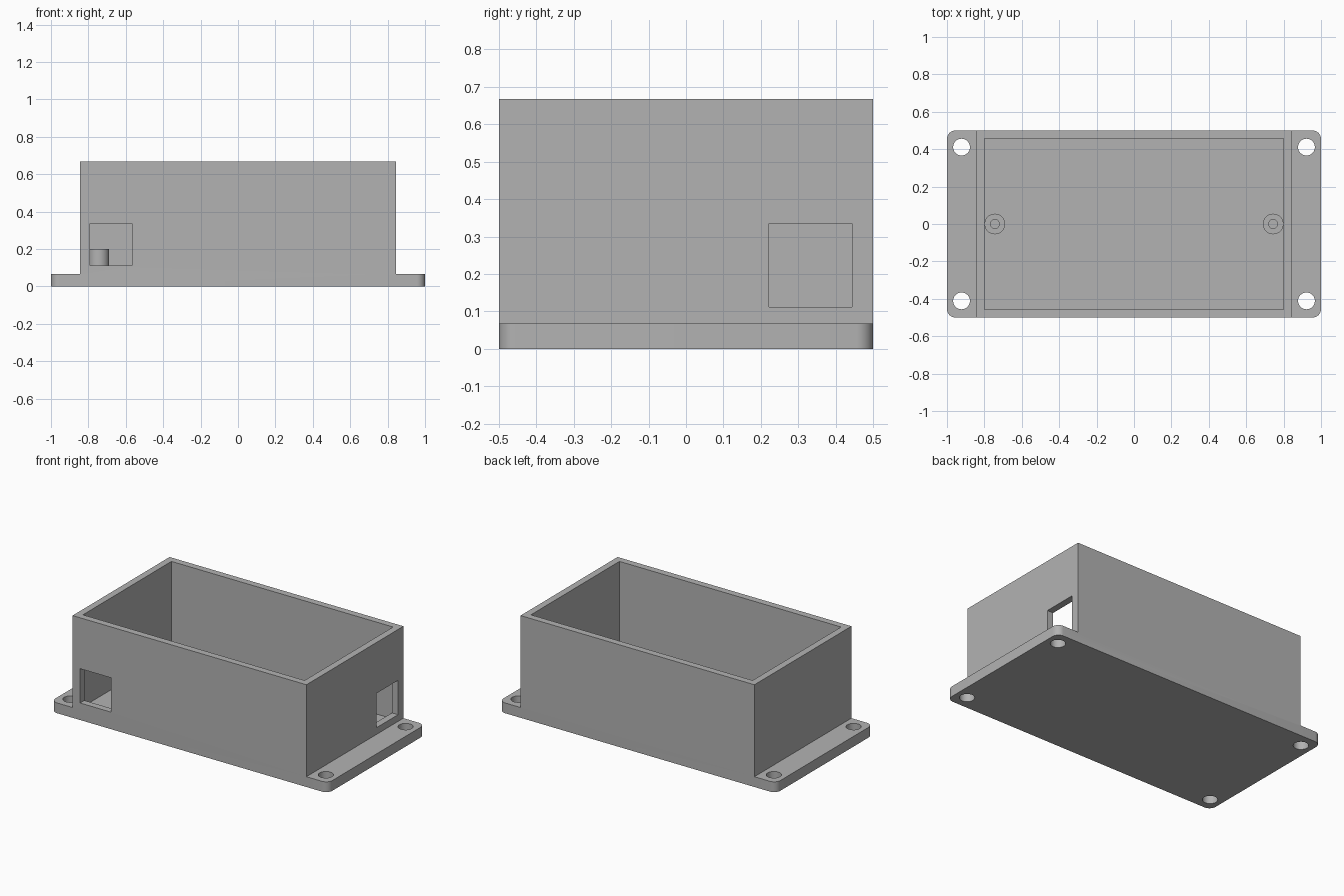
import bpy, bmesh
from math import radians

default = bpy.data.objects.get("Cube")
if default:
    bpy.data.objects.remove(default, do_unlink=True)

# Main sizes
HALF_X, HALF_Y = 1.0, 0.5
BODY_X, HEIGHT, FLOOR = 0.844, 0.667, 0.067
IN_X, IN_Y = 0.8, 0.456
WIN_LOW, WIN_HIGH = 0.111, 0.335

grey = bpy.data.materials.new("plain_grey")
grey.use_nodes = True
colour = (0.45, 0.45, 0.45, 1)
grey.diffuse_color = colour
grey.node_tree.nodes["Principled BSDF"].inputs["Base Color"].default_value = colour


def make_object(name, bm):
    bmesh.ops.recalc_face_normals(bm, faces=bm.faces)
    mesh = bpy.data.meshes.new(name)
    bm.to_mesh(mesh)
    bm.free()
    obj = bpy.data.objects.new(name, mesh)
    obj.data.materials.append(grey)
    bpy.context.collection.objects.link(obj)
    return obj


def box(name, low, high):
    bm = bmesh.new()
    bmesh.ops.create_cube(bm, size=1)
    for v in bm.verts:
        v.co = [a + (b - a) * (c + 0.5) for a, b, c in zip(low, high, v.co)]
    return make_object(name, bm)


def cylinder(name, x, y, low, high, radius):
    bm = bmesh.new()
    bmesh.ops.create_cone(bm, cap_ends=True, segments=40, radius1=radius,
                          radius2=radius, depth=high - low)
    bmesh.ops.translate(bm, verts=bm.verts, vec=(x, y, (low + high) / 2))
    return make_object(name, bm)


def select_only(obj):
    bpy.ops.object.select_all(action="DESELECT")
    obj.select_set(True)
    bpy.context.view_layer.objects.active = obj


def cut(obj, cutter):
    select_only(obj)
    cutter.hide_render = True
    mod = obj.modifiers.new("cut", "BOOLEAN")
    mod.operation, mod.solver, mod.object = "DIFFERENCE", "EXACT", cutter
    bpy.ops.object.modifier_apply(modifier=mod.name)
    bpy.data.objects.remove(cutter, do_unlink=True)


def smooth(obj):
    select_only(obj)
    bpy.ops.object.shade_smooth_by_angle(angle=radians(30))


# Enclosure: stepped front profile extruded front to back
half = [(HALF_X, 0), (HALF_X, FLOOR), (BODY_X, FLOOR), (BODY_X, HEIGHT)]
profile = half + [(-x, z) for x, z in reversed(half)]
bm = bmesh.new()
face = bm.faces.new([bm.verts.new((x, -HALF_Y, z)) for x, z in profile])
extruded = bmesh.ops.extrude_face_region(bm, geom=[face])["geom"]
bmesh.ops.translate(bm, vec=(0, 2 * HALF_Y, 0),
                    verts=[g for g in extruded if isinstance(g, bmesh.types.BMVert)])

# Rounded corners on the mounting flanges
corners = [e for e in bm.edges
           if all(abs(v.co.x) > 0.99 for v in e.verts)
           and abs(e.verts[0].co.y - e.verts[1].co.y) < 0.01
           and abs(e.verts[0].co.z - e.verts[1].co.z) > 0.01]
bmesh.ops.bevel(bm, geom=corners, offset=0.045, segments=8, profile=0.5, affect="EDGES")
enclosure = make_object("enclosure", bm)

# Open cavity and the two cable windows
cut(enclosure, box("cavity_cutter", (-IN_X, -IN_Y, FLOOR), (IN_X, IN_Y, 1)))
cut(enclosure, box("front_window_cutter", (-0.79, -0.6, WIN_LOW), (-0.567, -0.4, WIN_HIGH)))
cut(enclosure, box("side_window_cutter", (0.75, 0.222, WIN_LOW), (0.9, 0.444, WIN_HIGH)))

# Screw holes through the flanges
for sx in (-1, 1):
    for sy in (-1, 1):
        cut(enclosure, cylinder("hole_cutter", sx * 0.922, sy * 0.411, -0.1, 0.2, 0.045))
smooth(enclosure)

# Hollow board posts standing on the floor
for side, sx in (("left", 1), ("right", -1)):
    post = cylinder(side + "_post", sx * 0.744, 0, FLOOR, 0.2, 0.055)
    cut(post, cylinder("bore_cutter", sx * 0.744, 0, FLOOR - 0.05, 0.3, 0.024))
    smooth(post)
